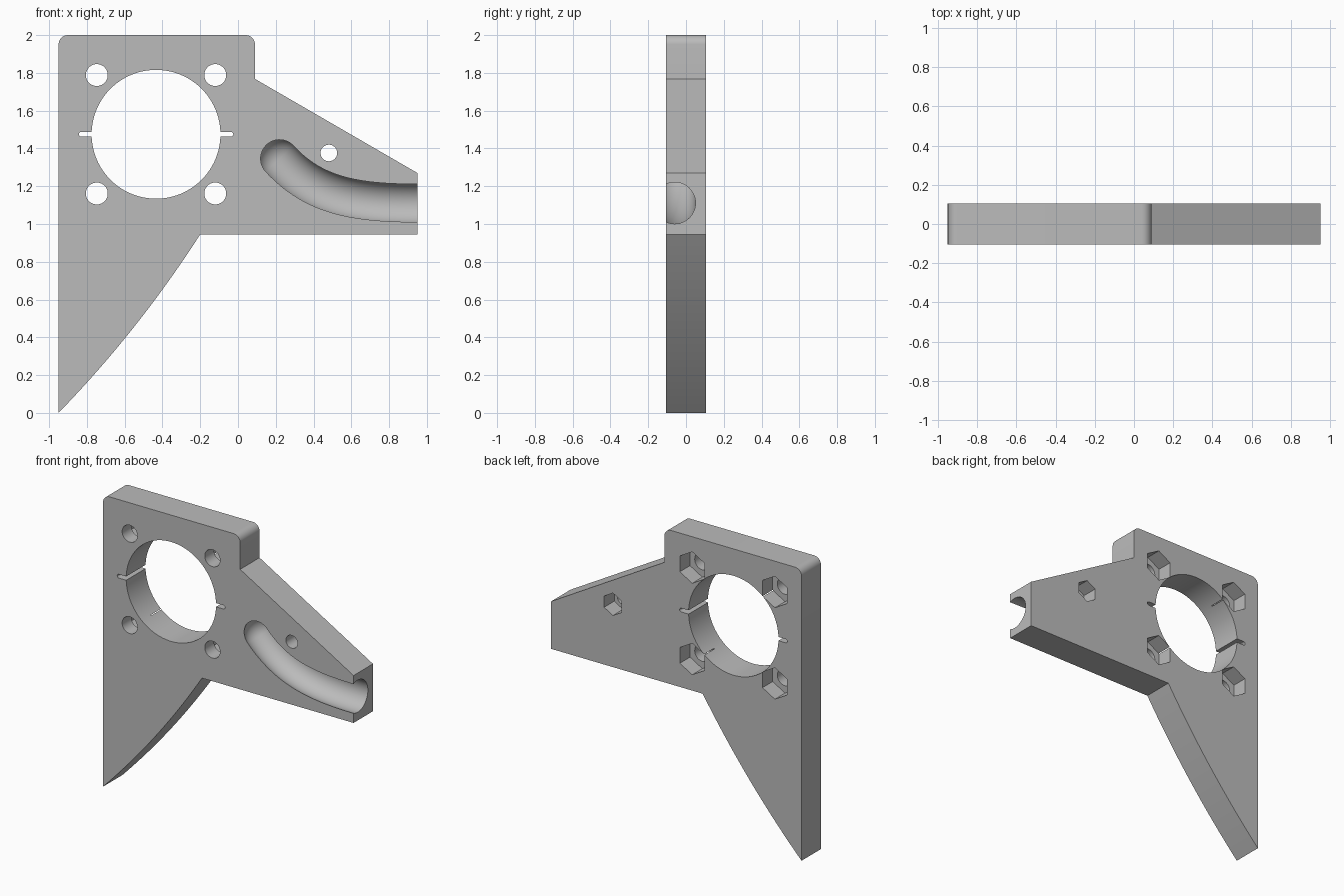
import bpy, bmesh, math
from mathutils import Vector

if "Cube" in bpy.data.objects:
    bpy.data.objects.remove(bpy.data.objects["Cube"], do_unlink=True)

HALF = 0.105          # half thickness of the plate
BORE = (-0.434, 1.475)  # centre of the large bore


def add_mesh(name, bm):
    bmesh.ops.recalc_face_normals(bm, faces=bm.faces)
    mesh = bpy.data.meshes.new(name)
    bm.to_mesh(mesh)
    bm.free()
    obj = bpy.data.objects.new(name, mesh)
    bpy.context.collection.objects.link(obj)
    return obj


def prism(name, outline, y0, y1):
    """Extrude an x-z outline along y."""
    bm = bmesh.new()
    face = bm.faces.new([bm.verts.new((x, y0, z)) for x, z in outline])
    ext = bmesh.ops.extrude_face_region(bm, geom=[face])
    verts = [v for v in ext["geom"] if isinstance(v, bmesh.types.BMVert)]
    bmesh.ops.translate(bm, verts=verts, vec=(0, y1 - y0, 0))
    return add_mesh(name, bm)


def arc(cx, cz, r, start, end, n):
    angles = [math.radians(start + (end - start) * i / n) for i in range(n + 1)]
    return [(cx + r * math.cos(a), cz + r * math.sin(a)) for a in angles]


def circle(cx, cz, r, n):
    return arc(cx, cz, r, 90, 450, n)[:-1]


def bezier(points, n):
    """Sample a quadratic or cubic curve through its control points."""
    result = []
    for i in range(n + 1):
        level, t = [Vector(p) for p in points], i / n
        while len(level) > 1:
            level = [a.lerp(b, t) for a, b in zip(level, level[1:])]
        result.append(level[0])
    return result


def groove_cutter(path, y, r, sides=48, cap=12):
    """Round tube along an x-z path with a ball-shaped start."""
    dirs = [(path[min(i + 1, len(path) - 1)] - path[max(i - 1, 0)]).normalized()
            for i in range(len(path))]
    rings = []
    for i in range(cap):
        a = math.pi / 2 * (1 - (i + 0.15) / cap)
        rings.append((path[0] - dirs[0] * r * math.sin(a), dirs[0], r * math.cos(a)))
    rings += [(p, d, r) for p, d in zip(path, dirs)]
    bm = bmesh.new()
    loops = []
    for p, d, rad in rings:
        loop = []
        for k in range(sides):
            a = math.tau * k / sides
            c, s = rad * math.cos(a), rad * math.sin(a)
            loop.append(bm.verts.new((p.x - d.y * c, y + s, p.y + d.x * c)))
        loops.append(loop)
    for a, b in zip(loops, loops[1:]):
        for k in range(sides):
            m = (k + 1) % sides
            bm.faces.new((a[k], a[m], b[m], b[k]))
    bm.faces.new(loops[0])
    bm.faces.new(loops[-1])
    return add_mesh("groove_cutter", bm)


# Bracket plate: rounded top corners, sloped arm, curved leg
outline = arc(-0.9, 1.95, 0.05, 180, 90, 10)
outline += arc(0.04, 1.95, 0.05, 90, 0, 10)
outline += [(0.09, 1.768), (0.95, 1.27), (0.95, 0.945)]
outline += [tuple(p) for p in bezier([(-0.2, 0.945), (-0.528, 0.435), (-0.95, 0)], 24)]
plate = prism("bracket_plate", outline, -HALF, HALF)

# Large bore and its thin side slots
bx, bz = BORE
cutters = [prism("bore_cutter", circle(bx, bz, 0.341, 96), -0.2, 0.2)]
slot = arc(bx + 0.396, bz, 0.013, -90, 90, 8) + arc(bx - 0.396, bz, 0.013, 90, 270, 8)
cutters.append(prism("slot_cutter", slot, -0.2, 0.2))

# Screw holes with hexagonal nut pockets in the back
holes = [(bx + sx * 0.3135, bz + sz * 0.3135, 0.058, 0.108)
         for sx in (-1, 1) for sz in (-1, 1)]
holes.append((0.481, 1.376, 0.044, 0.077))
for x, z, r, pocket in holes:
    cutters.append(prism("hole_cutter", circle(x, z, r, 40), -0.2, 0.2))
    cutters.append(prism("pocket_cutter", circle(x, z, pocket, 6), HALF - 0.11, 0.2))

# Curved round groove in the front of the arm
path = bezier([(0.22, 1.346), (0.4, 1.15), (0.62, 1.111), (0.95, 1.111)], 32)
path.append(Vector((1.05, 1.111)))
cutters.append(groove_cutter(path, -0.06, 0.11))

# Cut everything out of the plate
bpy.context.view_layer.objects.active = plate
for cutter in cutters:
    cutter.hide_render = True
    mod = plate.modifiers.new("cut", "BOOLEAN")
    mod.operation = "DIFFERENCE"
    mod.solver = "EXACT"
    mod.object = cutter
    bpy.ops.object.modifier_apply(modifier=mod.name)
    bpy.data.objects.remove(cutter, do_unlink=True)

# Plain grey material
grey = bpy.data.materials.new("light_grey")
grey.use_nodes = True
color = (0.5, 0.5, 0.5, 1)
grey.diffuse_color = color
grey.node_tree.nodes["Principled BSDF"].inputs["Base Color"].default_value = color
plate.data.materials.clear()
plate.data.materials.append(grey)

bpy.ops.object.select_all(action="DESELECT")
plate.select_set(True)
bpy.ops.object.shade_smooth_by_angle(angle=math.radians(30))
